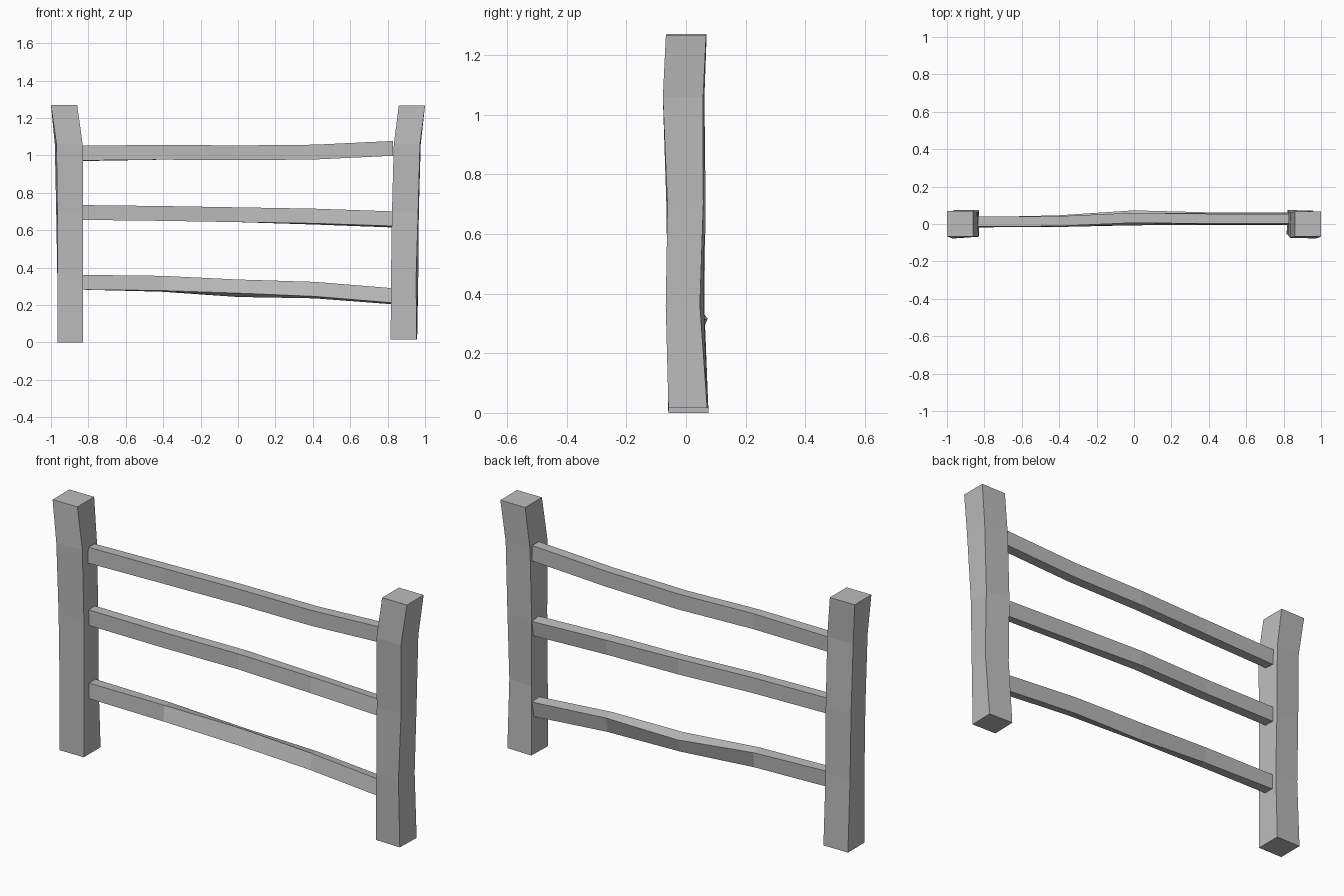
import bpy, bmesh
from math import cos, sin

cube = bpy.data.objects.get("Cube")
if cube:
    bpy.data.objects.remove(cube, do_unlink=True)

wood = bpy.data.materials.new("weathered_grey")
wood.use_nodes = True
grey = (0.5, 0.5, 0.5, 1)
wood.diffuse_color = grey
wood.node_tree.nodes["Principled BSDF"].inputs["Base Color"].default_value = grey


def beam(name, stations, place):
    """Skin rectangular sections (t, u, v, width, height, turn) into a beam."""
    bm = bmesh.new()
    rings = []
    for t, u, v, w, h, turn in stations:
        ring = []
        for a, b in ((-1, -1), (1, -1), (1, 1), (-1, 1)):
            a, b = a * w / 2, b * h / 2
            ring.append(bm.verts.new(place(t, u + a * cos(turn) - b * sin(turn),
                                           v + a * sin(turn) + b * cos(turn))))
        rings.append(ring)
    for low, high in zip(rings, rings[1:]):
        for i in range(4):
            j = (i + 1) % 4
            bm.faces.new((low[i], low[j], high[j], high[i]))
    bm.faces.new(rings[0][::-1])
    bm.faces.new(rings[-1])
    bmesh.ops.recalc_face_normals(bm, faces=bm.faces)
    mesh = bpy.data.meshes.new(name)
    bm.to_mesh(mesh)
    bm.free()
    mesh.materials.append(wood)
    obj = bpy.data.objects.new(name, mesh)
    bpy.context.collection.objects.link(obj)
    return obj


# Upright posts: height, centre x, centre y, width, depth, twist
right_post = [(0.0, -0.897, 0.008, 0.138, 0.135, 0.0),
              (0.36, -0.897, 0.0, 0.136, 0.12, 0.02),
              (0.70, -0.900, 0.0, 0.138, 0.125, 0.05),
              (1.06, -0.905, -0.008, 0.14, 0.13, 0.07),
              (1.27, -0.930, 0.002, 0.14, 0.135, 0.0)]
left_post = [(0.017, 0.887, 0.008, 0.138, 0.13, -0.03),
             (0.36, 0.891, -0.004, 0.135, 0.115, -0.1),
             (0.70, 0.895, 0.0, 0.14, 0.12, -0.03),
             (1.06, 0.905, -0.008, 0.14, 0.135, -0.03),
             (1.268, 0.930, 0.0, 0.14, 0.135, 0.0)]
for name, post in (("right_post", right_post), ("left_post", left_post)):
    beam(name, post, lambda t, u, v: (u, v, t))

# Cross rails: per station the height of the centre and the roll
stations_x = (-0.835, -0.41, 0, 0.41, 0.83)
depth_line = (0.01, 0.015, 0.033, 0.028, 0.028)
rails = {
    "top_rail": ((1.011, 1.017, 1.014, 1.018, 1.038), (-0.06, 0, 0, 0, 0)),
    "middle_rail": ((0.695, 0.69, 0.683, 0.673, 0.658), (0, 0, 0, -0.12, -0.15)),
    "bottom_rail": ((0.322, 0.314, 0.29, 0.28, 0.247), (0, -0.12, -0.4, -0.2, -0.15)),
}
for name, (heights, rolls) in rails.items():
    path = [(x, y, z, 0.053, 0.079, r)
            for x, y, z, r in zip(stations_x, depth_line, heights, rolls)]
    beam(name, path, lambda t, u, v: (t, u, v))
